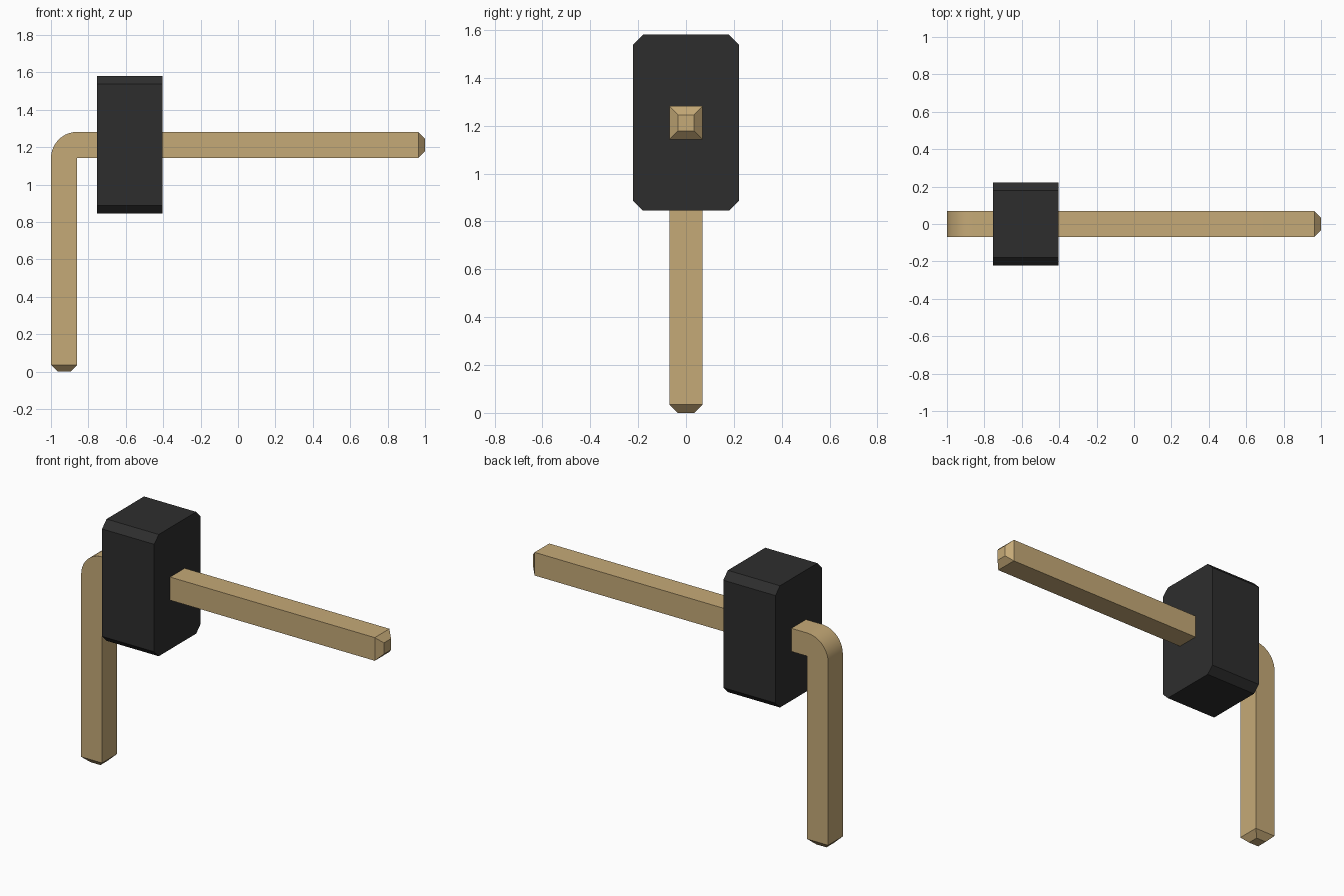
import bpy
import bmesh
from math import sin, cos, pi

cube = bpy.data.objects.get("Cube")
if cube:
    bpy.data.objects.remove(cube, do_unlink=True)


def make_material(name, rgb):
    mat = bpy.data.materials.new(name)
    mat.use_nodes = True
    mat.diffuse_color = (*rgb, 1)
    bsdf = mat.node_tree.nodes["Principled BSDF"]
    bsdf.inputs["Base Color"].default_value = (*rgb, 1)
    bsdf.inputs["Roughness"].default_value = 0.8
    return mat


def loft(name, rings, mat):
    """Skin a list of equal-length point rings and cap both ends."""
    bm = bmesh.new()
    loops = [[bm.verts.new(p) for p in ring] for ring in rings]
    n = len(loops[0])
    for a, b in zip(loops, loops[1:]):
        for i in range(n):
            j = (i + 1) % n
            bm.faces.new((a[i], a[j], b[j], b[i]))
    bm.faces.new(loops[0])
    bm.faces.new(loops[-1])
    bmesh.ops.remove_doubles(bm, verts=bm.verts[:], dist=0.0001)
    bmesh.ops.recalc_face_normals(bm, faces=bm.faces[:])
    mesh = bpy.data.meshes.new(name)
    bm.to_mesh(mesh)
    bm.free()
    mesh.materials.append(mat)
    obj = bpy.data.objects.new(name, mesh)
    bpy.context.collection.objects.link(obj)
    bpy.ops.object.select_all(action="DESELECT")
    obj.select_set(True)
    bpy.context.view_layer.objects.active = obj
    bpy.ops.object.shade_smooth_by_angle(angle=pi / 6)
    return obj


tan = make_material("tan_wood", (0.56, 0.40, 0.185))
black = make_material("black_rubber", (0.027, 0.027, 0.027))

# Bent square bar: rounded outside corner, sharp inside corner, tapered tips
H = 0.07
TIP = 0.036
PIVOT_X, PIVOT_Z = -0.86, 1.142


def square(cx, cz, angle, half):
    """Square section; angle 0 crosses the upright, pi/2 crosses the arm."""
    dx, dz = -cos(angle) * half, sin(angle) * half
    return [(cx + s * dx, t * half, cz + s * dz)
            for s, t in ((-1, -1), (1, -1), (1, 1), (-1, 1))]


leg_x, arm_z = PIVOT_X - H, PIVOT_Z + H
rings = [square(leg_x, 0, 0, H - TIP), square(leg_x, TIP, 0, H)]
STEPS = 10
for k in range(STEPS + 1):
    a = k / STEPS * pi / 2
    rings.append(square(PIVOT_X - H * cos(a), PIVOT_Z + H * sin(a), a, H))
rings += [square(1 - TIP, arm_z, pi / 2, H), square(1, arm_z, pi / 2, H - TIP)]
loft("bent_bar", rings, tan)

# Sliding block: rectangle with four chamfered long edges
W, LOW, HIGH, C = 0.222, 0.845, 1.581, 0.043
mid, tall = (LOW + HIGH) / 2, (HIGH - LOW) / 2
outline = []
for sy, sz in ((1, 1), (-1, 1), (-1, -1), (1, -1)):
    corner = [(sy * W, mid + sz * (tall - C)), (sy * (W - C), mid + sz * tall)]
    outline += corner if sy * sz > 0 else corner[::-1]
loft("sliding_block", [[(x, y, z) for y, z in outline] for x in (-0.754, -0.405)], black)
